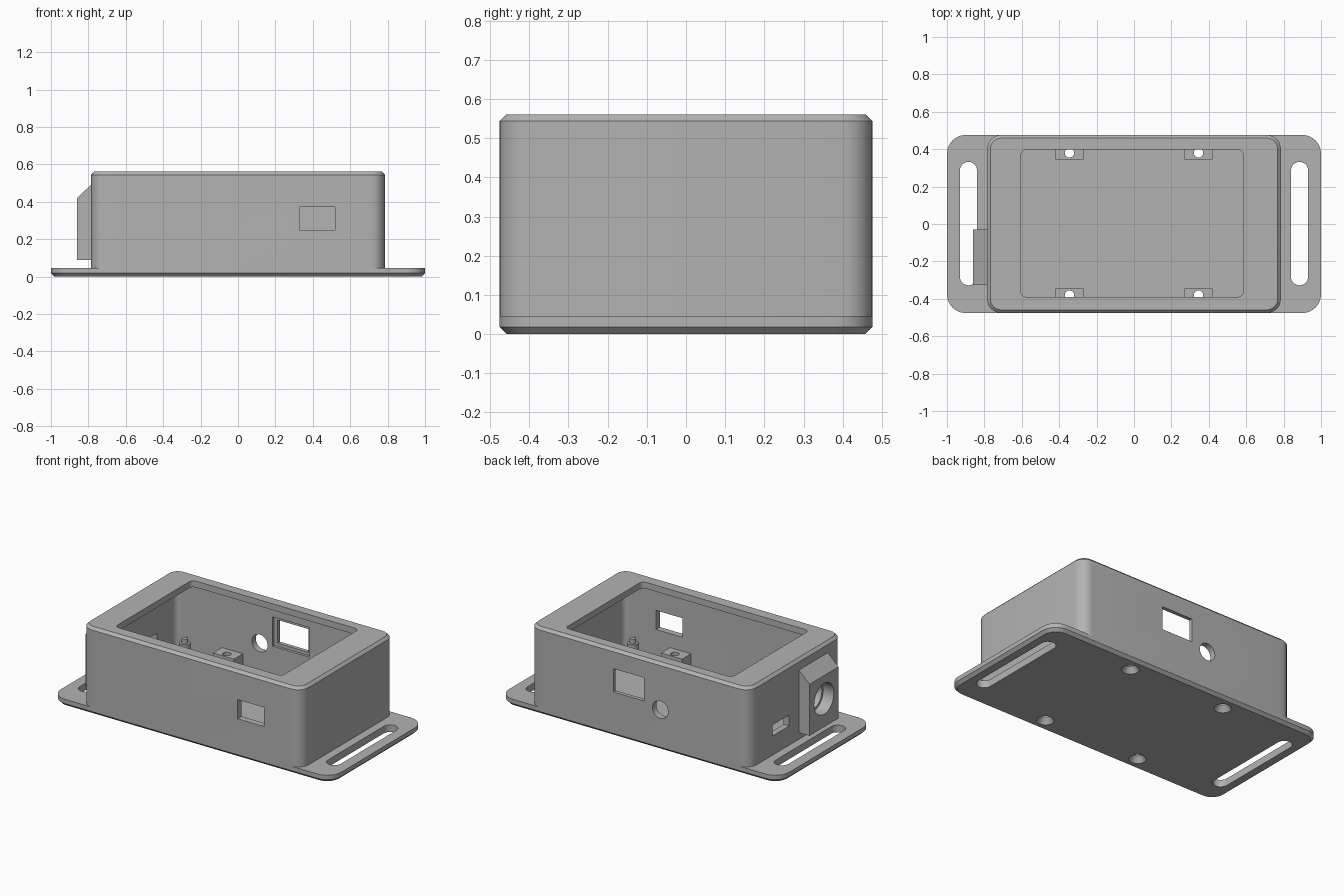
import bpy, bmesh, math
from mathutils import Matrix

if "Cube" in bpy.data.objects:
    bpy.data.objects.remove(bpy.data.objects["Cube"])

grey = bpy.data.materials.new("enclosure grey")
grey.diffuse_color = (0.45, 0.45, 0.45, 1)
grey.use_nodes = True
grey.node_tree.nodes["Principled BSDF"].inputs["Base Color"].default_value = grey.diffuse_color


def make(name, bm):
    bmesh.ops.recalc_face_normals(bm, faces=bm.faces[:])
    me = bpy.data.meshes.new(name)
    bm.to_mesh(me)
    bm.free()
    ob = bpy.data.objects.new(name, me)
    bpy.context.collection.objects.link(ob)
    me.materials.append(grey)
    return ob


def rounded(name, x0, x1, y0, y1, r, layers, seg=8):
    """Rounded rectangle stacked in (z, inset) layers."""
    bm = bmesh.new()
    rings = []
    for z, inset in layers:
        ring = []
        q = max(r - inset, 0.001)
        for k, (sx, sy) in enumerate(((1, 1), (-1, 1), (-1, -1), (1, -1))):
            cx = (x1 - inset - q) if sx > 0 else (x0 + inset + q)
            cy = (y1 - inset - q) if sy > 0 else (y0 + inset + q)
            for i in range(seg + 1):
                a = math.pi / 2 * (k + i / seg)
                ring.append(bm.verts.new((cx + q * math.cos(a), cy + q * math.sin(a), z)))
        rings.append(ring)
    for a, b in zip(rings, rings[1:]):
        for i in range(len(a)):
            j = (i + 1) % len(a)
            bm.faces.new((a[i], a[j], b[j], b[i]))
    bm.faces.new(rings[0])
    bm.faces.new(rings[-1])
    bmesh.ops.remove_doubles(bm, verts=bm.verts[:], dist=1e-5)
    return make(name, bm)


def box(name, x0, x1, y0, y1, z0, z1):
    bm = bmesh.new()
    bmesh.ops.create_cube(bm, size=1)
    for v in bm.verts:
        v.co = ((x0 + x1) / 2 + v.co.x * (x1 - x0),
                (y0 + y1) / 2 + v.co.y * (y1 - y0),
                (z0 + z1) / 2 + v.co.z * (z1 - z0))
    return make(name, bm)


def cyl(name, center, r1, r2, depth, axis="Z", seg=32):
    rot = {"Z": Matrix(), "X": Matrix.Rotation(math.pi / 2, 4, "Y"),
           "Y": Matrix.Rotation(math.pi / 2, 4, "X")}[axis]
    bm = bmesh.new()
    bmesh.ops.create_cone(bm, cap_ends=True, segments=seg, radius1=r1, radius2=r2,
                          depth=depth, matrix=Matrix.Translation(center) @ rot)
    return make(name, bm)


def cut(ob, *cutters):
    bpy.context.view_layer.objects.active = ob
    for c in cutters:
        m = ob.modifiers.new("cut", "BOOLEAN")
        m.operation, m.object, m.solver = "DIFFERENCE", c, "EXACT"
        bpy.ops.object.modifier_apply(modifier=m.name)
        bpy.data.objects.remove(c)


SCREWS = [(x, y) for x in (-0.345, 0.345) for y in (-0.38, 0.38)]

# Base plate with bottom chamfer, strap slots and countersunk screw holes
plate = rounded("base_plate", -1, 1, -0.476, 0.476, 0.1, [(0, 0.018), (0.018, 0), (0.046, 0)])
for s in (-1, 1):
    cut(plate, rounded("c", s * 0.885 - 0.046, s * 0.885 + 0.046, -0.328, 0.332, 0.0459,
                       [(-0.1, 0), (0.2, 0)]))
for x, y in SCREWS:
    cut(plate, cyl("c", (x, y, 0.05), 0.025, 0.025, 0.3),
        cyl("c", (x, y, 0.01), 0.062, 0.025, 0.05))

# Housing with walls, floor and rim around the top opening
shell = rounded("housing", -0.785, 0.785, -0.476, 0.476, 0.075,
                [(0.046, 0), (0.544, 0), (0.561, 0.017)])
cut(shell,
    rounded("c", -0.745, 0.745, -0.436, 0.436, 0.035, [(0.06, 0), (0.52, 0)]),
    rounded("c", -0.605, 0.585, -0.39, 0.397, 0.03, [(0.4, 0), (0.7, 0)]),
    # front window
    box("c", 0.33, 0.518, -0.6, -0.4, 0.25, 0.373),
    # back window with inner recess, and round button hole
    box("c", -0.035, 0.185, 0.4, 0.6, 0.285, 0.435),
    box("c", -0.06, 0.205, 0.4, 0.452, 0.265, 0.455),
    cyl("c", (-0.15, 0.45, 0.26), 0.056, 0.056, 0.2, "Y"),
    # side connector slot and socket bore
    box("c", -0.9, -0.7, 0.07, 0.24, 0.17, 0.24),
    cyl("c", (-0.76, -0.178, 0.27), 0.085, 0.085, 0.2, "X"))
for x, y in SCREWS:
    cut(shell, cyl("c", (x, y, 0.05), 0.025, 0.025, 0.3))

# Socket housing on the left wall, sloped at the top
bm = bmesh.new()
side = [(-0.785, 0.088), (-0.86, 0.088), (-0.86, 0.42), (-0.785, 0.492)]
a = [bm.verts.new((x, -0.325, z)) for x, z in side]
b = [bm.verts.new((x, -0.03, z)) for x, z in side]
bm.faces.new(a)
bm.faces.new(b)
for i in range(4):
    j = (i + 1) % 4
    bm.faces.new((a[i], a[j], b[j], b[i]))
socket = make("socket_housing", bm)
cut(socket, cyl("c", (-0.82, -0.178, 0.27), 0.1, 0.1, 0.3, "X"))

# Screw bosses along the long walls
for i, (x, y) in enumerate(SCREWS):
    y0, y1 = sorted((math.copysign(0.345, y), math.copysign(0.437, y)))
    boss = box(f"screw_boss_{i + 1}", x - 0.075, x + 0.075, y0, y1, 0.06, 0.16)
    cut(boss, cyl("c", (x, y, 0.1), 0.025, 0.025, 0.4))

# Board pegs in the corners: a post with a thinner pin
for i, (x, y) in enumerate([(x, y) for x in (-0.66, 0.66) for y in (-0.4, 0.4)]):
    cyl(f"board_post_{i + 1}", (x, y, 0.1), 0.033, 0.033, 0.08, seg=20)
    cyl(f"board_pin_{i + 1}", (x, y, 0.155), 0.018, 0.018, 0.03, seg=20)

# Smooth the curved walls, keep edges sharp
for ob in bpy.context.collection.objects:
    ob.select_set(True)
    bpy.context.view_layer.objects.active = ob
bpy.ops.object.shade_smooth_by_angle(angle=math.radians(30))
